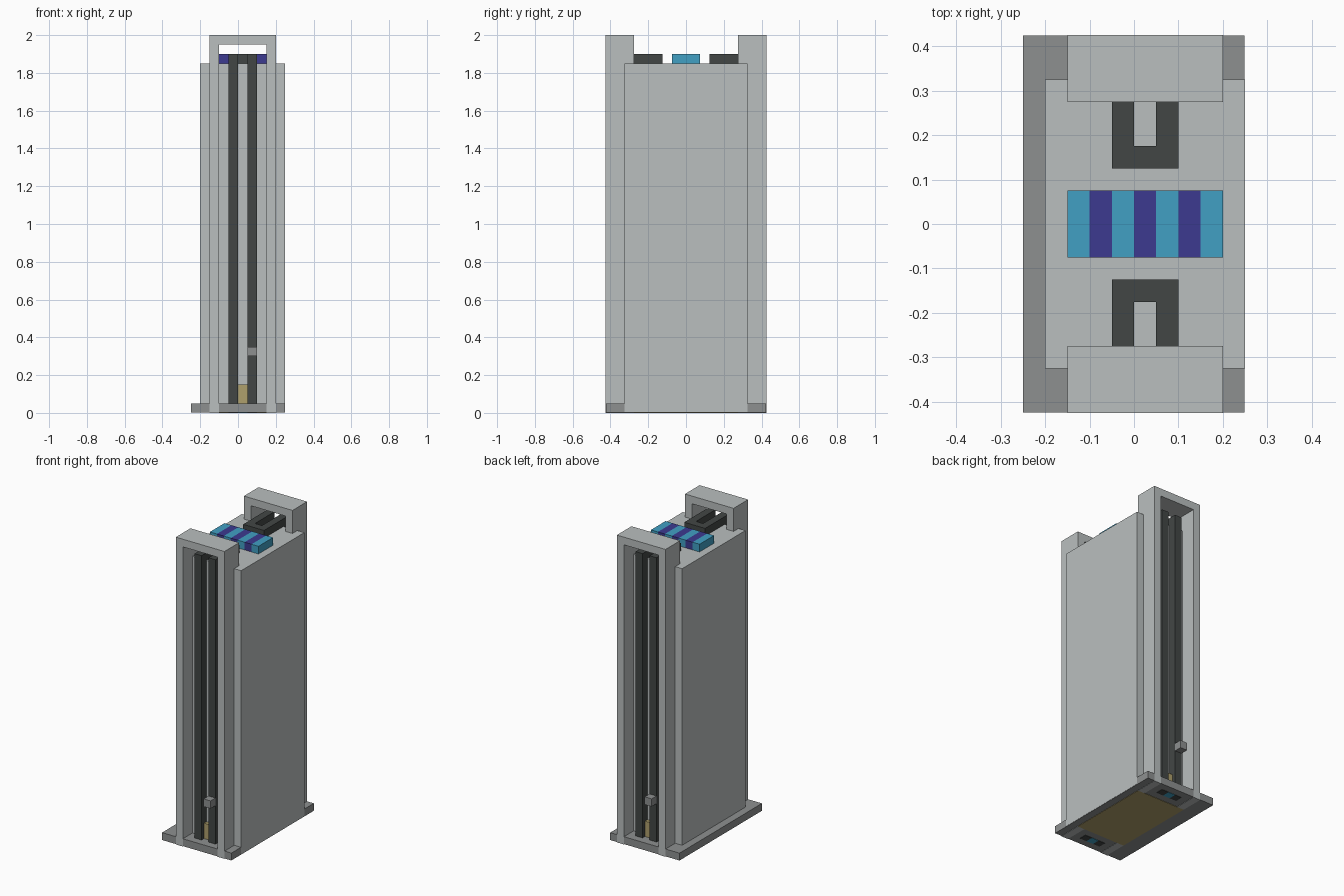
import bpy, bmesh
from mathutils import Vector

if "Cube" in bpy.data.objects:
    bpy.data.objects.remove(bpy.data.objects["Cube"], do_unlink=True)


def material(name, rgb):
    m = bpy.data.materials.new(name)
    m.use_nodes = True
    m.diffuse_color = (*rgb, 1)
    bsdf = m.node_tree.nodes["Principled BSDF"]
    bsdf.inputs["Base Color"].default_value = (*rgb, 1)
    bsdf.inputs["Roughness"].default_value = 0.8
    return m


LIGHT = material("light_grey", (0.49, 0.52, 0.52))
MID = material("mid_grey", (0.27, 0.28, 0.28))
DARK = material("charcoal", (0.055, 0.062, 0.06))
CYAN = material("sky_blue", (0.053, 0.35, 0.55))
PURPLE = material("indigo", (0.045, 0.042, 0.28))
GOLD = material("sand_gold", (0.43, 0.35, 0.15))


def prism(name, mat, points, offset):
    """Extrude a flat outline along an offset vector."""
    bm = bmesh.new()
    face = bm.faces.new([bm.verts.new(p) for p in points])
    out = bmesh.ops.extrude_face_region(bm, geom=[face])
    moved = [g for g in out["geom"] if isinstance(g, bmesh.types.BMVert)]
    bmesh.ops.translate(bm, verts=moved, vec=Vector(offset))
    # the starting cap is retained by the extrusion, so the solid is closed
    bmesh.ops.recalc_face_normals(bm, faces=bm.faces)
    mesh = bpy.data.meshes.new(name)
    bm.to_mesh(mesh)
    bm.free()
    mesh.materials.append(mat)
    ob = bpy.data.objects.new(name, mesh)
    bpy.context.collection.objects.link(ob)
    return ob


def box(name, mat, x, y, z):
    """Box from (low, high) ranges."""
    outline = [(x[0], y[0], z[0]), (x[1], y[0], z[0]),
               (x[1], y[1], z[0]), (x[0], y[1], z[0])]
    return prism(name, mat, outline, (0, 0, z[1] - z[0]))


CX = 0.025          # centre line of the tower
STEP = 0.05         # building unit

# Base slab and main tower
box("base", MID, (-0.25, 0.249), (-0.424, 0.424), (0.002, STEP))
box("tower_body", LIGHT, (-0.2, 0.25), (-0.325, 0.325), (0.004, 1.85))
box("underside_panel", GOLD, (-0.15, 0.2), (-0.275, 0.275), (0, 0.006))

# Striped block on the roof
for i in range(7):
    x = -0.15 + i * STEP
    box(f"roof_stripe_{i + 1}", PURPLE if i % 2 else CYAN,
        (x, x + STEP), (-0.075, 0.075), (1.85, 1.9))

# Matching parts on both ends
for end, s in (("front", -1), ("back", 1)):
    # Doorway-shaped frame
    arch = [(-0.15, 0), (-0.15, 2), (0.2, 2), (0.2, 0),
            (0.15, 0), (0.15, 1.95), (-0.1, 1.95), (-0.1, 0)]
    prism(f"{end}_frame", LIGHT, [(x, s * 0.425, z) for x, z in arch],
          (0, -s * 0.15, 0))

    # Pair of rails that climb the end and bend over the roof
    bend = [(0.375, 0), (0.375, 1.9), (0.125, 1.9), (0.125, 1.85),
            (0.325, 1.85), (0.325, 0)]
    for side, x in (("right", -STEP), ("left", STEP)):
        prism(f"{end}_{side}_rail", DARK, [(x, s * y, z) for y, z in bend],
              (STEP, 0, 0))
    box(f"{end}_rail_link", DARK, (0, STEP),
        sorted((s * 0.125, s * 0.175)), (1.85, 1.9))

    # Small pieces between and on the rails
    box(f"{end}_rail_foot", GOLD, (0, STEP),
        sorted((s * 0.32, s * 0.35)), (STEP, 0.15))
    box(f"{end}_underside_contact", CYAN, (0, STEP),
        sorted((s * 0.325, s * 0.375)), (0, 0.006))
    kx = CX - s * STEP
    box(f"{end}_knob", MID, (kx - STEP / 2, kx + STEP / 2),
        sorted((s * 0.37, s * 0.425)), (0.3, 0.35))
